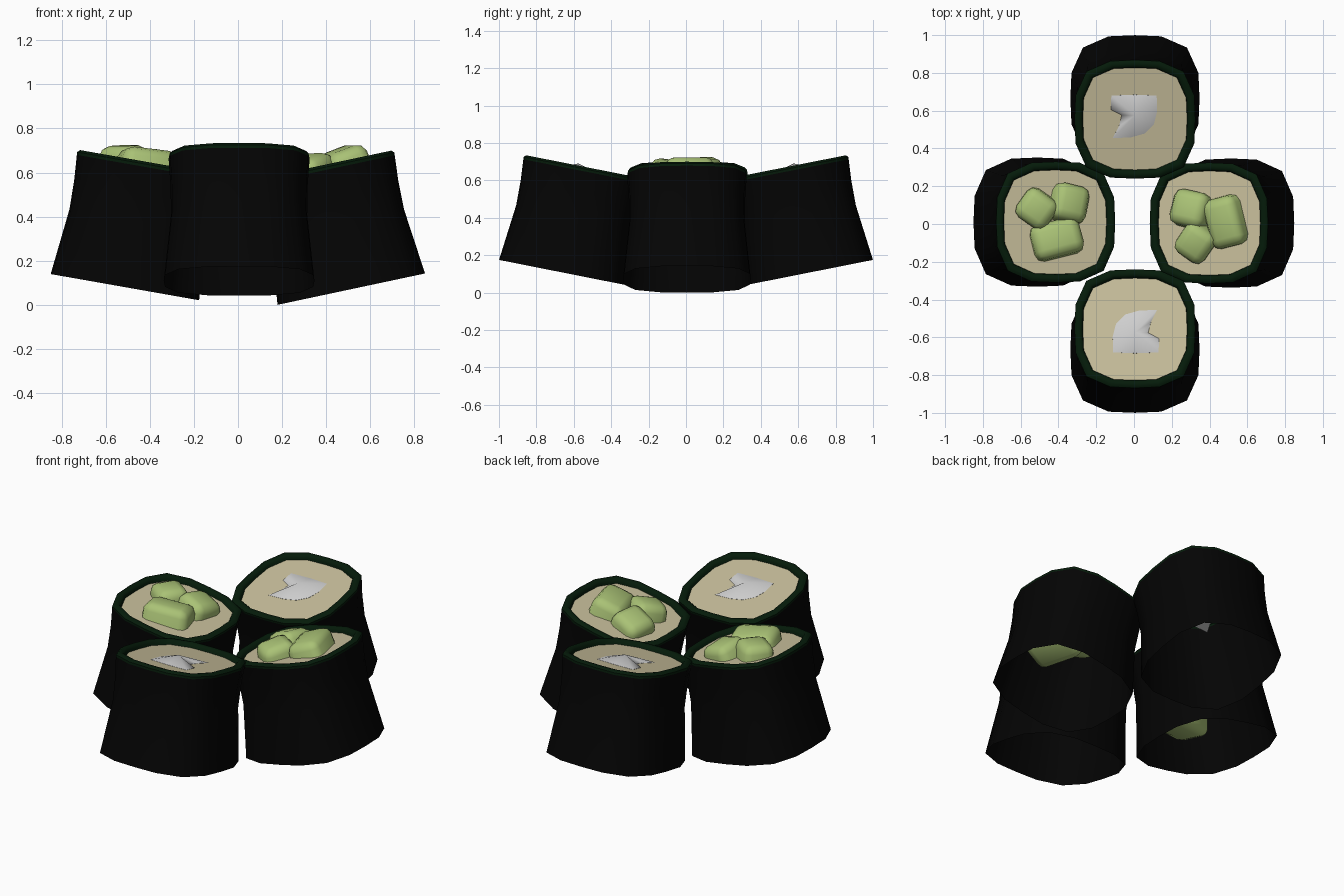
import bpy, bmesh, math
from mathutils import Matrix, Vector

if "Cube" in bpy.data.objects:
    bpy.data.objects.remove(bpy.data.objects["Cube"])

def material(name, rgb):
    m = bpy.data.materials.new(name)
    m.diffuse_color = (*rgb, 1)
    m.use_nodes = True
    m.node_tree.nodes["Principled BSDF"].inputs["Base Color"].default_value = m.diffuse_color
    return m

BLACK = material("seaweed black", (0.0012, 0.0012, 0.0012))
DARK = material("seaweed edge green", (0.0015, 0.011, 0.003))
RICE = material("rice cream", (0.58, 0.52, 0.33))
GREEN = material("filling green", (0.40, 0.54, 0.18))
WHITE = material("filling white", (0.62, 0.62, 0.62))

def finish(bm, name, mats, matrix, angle=50):
    me = bpy.data.meshes.new(name)
    bm.to_mesh(me)
    bm.free()
    ob = bpy.data.objects.new(name, me)
    bpy.context.collection.objects.link(ob)
    for m in mats:
        me.materials.append(m)
    ob.matrix_world = matrix
    bpy.ops.object.select_all(action='DESELECT')
    ob.select_set(True)
    bpy.context.view_layer.objects.active = ob
    bpy.ops.object.shade_smooth_by_angle(angle=math.radians(angle))
    return ob

def ring(bm, r, z, n=16, e=3.2):
    """Rounded-square ring of vertices."""
    out = []
    for i in range(n):
        t = 2 * math.pi * i / n
        c, s = math.cos(t), math.sin(t)
        k = r / (abs(c) ** e + abs(s) ** e) ** (1 / e)
        out.append(bm.verts.new((k * c, k * s, z)))
    return out

def bridge(bm, a, b, mat=0):
    n = len(a)
    for i in range(n):
        f = bm.faces.new((a[i], a[(i + 1) % n], b[(i + 1) % n], b[i]))
        f.material_index = mat

# Wrapper profile: radius, height (open at the bottom, rolled rim at the top)
PROFILE = [(.342, 0), (.309, .305), (.311, .44), (.319, .553),
           (.32, .566), (.308, .577), (.288, .576), (.278, .564), (.274, .54)]

def wrapper(name, mw):
    bm = bmesh.new()
    rings = [ring(bm, r, z) for r, z in PROFILE]
    for i in range(len(rings) - 1):
        bridge(bm, rings[i], rings[i + 1], 0 if i < 3 else 1)
    finish(bm, name + "_wrapper", [BLACK, DARK], mw)
    # Rice disc inside the rim
    bm = bmesh.new()
    bm.faces.new(ring(bm, .277, .55))
    finish(bm, name + "_rice", [RICE], mw)

# Green chunks: x, y, width, depth, length, turn, tilt x, tilt y, top height
CHUNKS = [(-.115, .068, .18, .17, .27, -35, 8, -8, .632),
          (.085, .108, .18, .185, .27, -12, -9, 8, .628),
          (0, -.08, .25, .18, .50, 14, -9, -3, .632)]

def green_filling(name, mw):
    for i, (x, y, w, d, length, turn, tx, ty, top) in enumerate(CHUNKS):
        bm = bmesh.new()
        bmesh.ops.create_cube(bm, size=1, matrix=Matrix.Diagonal((w, d, length, 1)))
        bmesh.ops.bevel(bm, geom=bm.edges[:], offset=.042, segments=2,
                        profile=.5, affect='EDGES')
        bmesh.ops.translate(bm, verts=bm.verts, vec=(0, 0, -length / 2))
        for v in bm.verts:  # widen slightly just below the top
            k = 1 + .18 * min(1, -v.co.z / .12)
            v.co.x *= k
            v.co.y *= k
        m = (mw @ Matrix.Translation((x, y, top))
             @ Matrix.Rotation(math.radians(turn), 4, 'Z')
             @ Matrix.Rotation(math.radians(tx), 4, 'X')
             @ Matrix.Rotation(math.radians(ty), 4, 'Y'))
        finish(bm, f"{name}_green_chunk_{i + 1}", [GREEN], m, 80)

# Notched outline of the white filling
NOTCHED = [(-.115, -.125), (0, -.13), (.125, -.125), (.128, -.05), (.07, -.02),
           (.085, .04), (.118, .105), (.02, .1), (-.05, .08), (-.1, .03), (-.118, -.04)]

def white_filling(name, mw):
    bm = bmesh.new()
    low = [bm.verts.new((x, y, .36)) for x, y in NOTCHED]
    top = [bm.verts.new((x, y, .551)) for x, y in NOTCHED]
    peak = bm.verts.new((0, -.025, .588))
    bridge(bm, low, top)
    n = len(top)
    for i in range(n):
        bm.faces.new((top[i], top[(i + 1) % n], peak))
    bm.faces.new(low[::-1])
    finish(bm, name + "_white_filling", [WHITE], mw)

# Rolls: name, bottom centre, outward direction, lean, filling turn, filling
ROLLS = [("right_roll", (.514, .005, .071), 0, 12, 90, green_filling),
         ("left_roll", (-.513, .01, .08), 180, 10, 180, green_filling),
         ("front_roll", (.005, -.664, .108), -90, 11.2, 90, white_filling),
         ("back_roll", (.005, .664, .108), 90, 11.2, 90, white_filling)]

for name, pos, heading, lean, spin, filling in ROLLS:
    mw = (Matrix.Translation(pos)
          @ Matrix.Rotation(math.radians(heading), 4, 'Z')
          @ Matrix.Rotation(math.radians(-lean), 4, 'Y'))
    wrapper(name, mw)
    filling(name, mw @ Matrix.Rotation(math.radians(spin), 4, 'Z'))
